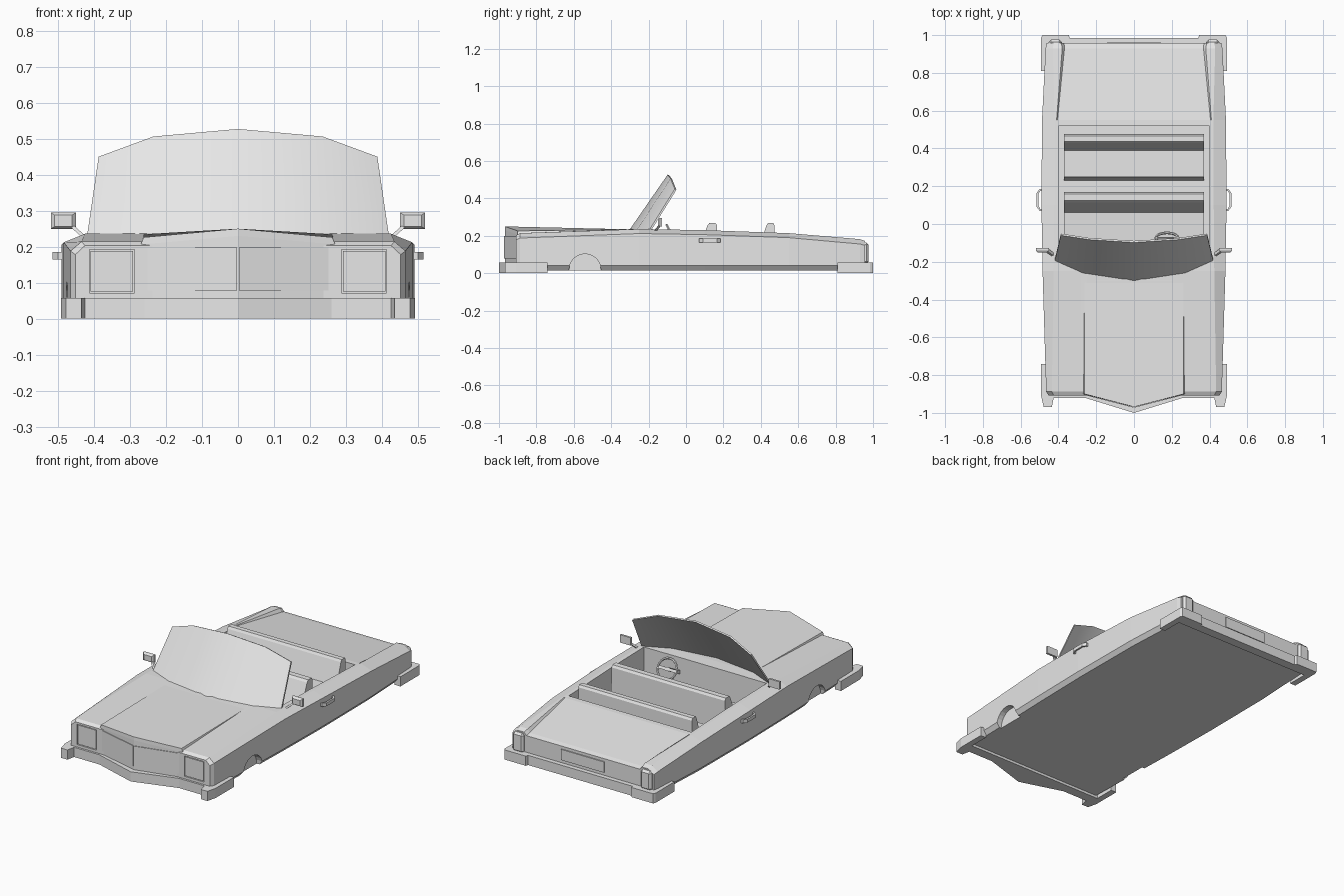
import bpy, bmesh, math
from mathutils import Vector, Matrix

if "Cube" in bpy.data.objects:
    bpy.data.objects.remove(bpy.data.objects["Cube"])

GREY = bpy.data.materials.new("light_grey")
GREY.diffuse_color = (0.8, 0.8, 0.8, 1)
GREY.use_nodes = True
GREY.node_tree.nodes["Principled BSDF"].inputs["Base Color"].default_value = GREY.diffuse_color


def make(name, verts, faces):
    me = bpy.data.meshes.new(name)
    me.from_pydata(verts, [], faces)
    bm = bmesh.new()
    bm.from_mesh(me)
    bmesh.ops.recalc_face_normals(bm, faces=bm.faces)
    bm.to_mesh(me)
    bm.free()
    me.materials.append(GREY)
    ob = bpy.data.objects.new(name, me)
    bpy.context.collection.objects.link(ob)
    return ob


def loft(name, rings):
    """Closed rings of equal length, joined in order and capped."""
    n = len(rings[0])
    faces = [(i * n + j, i * n + (j + 1) % n, (i + 1) * n + (j + 1) % n, (i + 1) * n + j)
             for i in range(len(rings) - 1) for j in range(n)]
    faces += [tuple(range(n)), tuple((len(rings) - 1) * n + j for j in range(n))]
    return make(name, [p for r in rings for p in r], faces)


def slab(name, plan, z0, z1):
    return loft(name, [[(x, y, z) for x, y in plan] for z in (z0, z1)])


def box(name, x0, x1, y0, y1, z0, z1):
    return slab(name, [(x0, y0), (x1, y0), (x1, y1), (x0, y1)], z0, z1)


def both(half):
    """Mirror a half outline whose first and last points sit on x = 0."""
    return half + [(-p[0], *p[1:]) for p in reversed(half[1:-1])]


def bevel(ob, width):
    bm = bmesh.new()
    bm.from_mesh(ob.data)
    bmesh.ops.bevel(bm, geom=bm.edges[:], offset=width, segments=1, affect='EDGES')
    bm.to_mesh(ob.data)
    bm.free()
    return ob


def cut(ob, cutters):
    for c in cutters:
        m = ob.modifiers.new("cut", 'BOOLEAN')
        m.operation, m.object, m.solver = 'DIFFERENCE', c, 'EXACT'
    dg = bpy.context.evaluated_depsgraph_get()
    ob_eval = ob.evaluated_get(dg)
    me = bpy.data.meshes.new_from_object(ob_eval)
    ob.modifiers.clear()
    ob.data = me
    for c in cutters:
        bpy.data.objects.remove(c)


# Body: y, half width, shoulder z, top x, top z, crease x, inner x, deck z
stations = [
    (-0.908, 0.452, 0.178, 0.425, 0.203, 0.30, 0.25, 0.203),
    (-0.888, 0.465, 0.188, 0.435, 0.214, 0.28, 0.25, 0.214),
    (-0.25, 0.484, 0.212, 0.425, 0.236, 0.28, 0.25, 0.237),
    (0.10, 0.490, 0.206, 0.422, 0.230, 0.28, 0.25, 0.230),
    (0.55, 0.487, 0.190, 0.420, 0.214, 0.410, 0.405, 0.213),
    (0.93, 0.468, 0.156, 0.430, 0.182, 0.380, 0.368, 0.162),
    (0.958, 0.462, 0.148, 0.425, 0.172, 0.385, 0.370, 0.155),
]
rings = []
for y, w, zs, xt, zt, xc, xi, zd in stations:
    half = [(0, 0.015), (w - 0.02, 0.015), (w, 0.04), (w, zs), (xt, zt), (xc, zt), (xi, zd), (0, zd)]
    rings.append([(x, y, z) for x, z in both(half)])
body = loft("body", rings)
cutters = [box("cockpit_cutter", -0.40, 0.40, -0.18, 0.52, 0.045, 0.5)]
for s in (-1, 1):
    # front wheel arches
    ring = [[(s * x, -0.54 + 0.085 * math.cos(a), 0.018 + 0.085 * math.sin(a))
             for a in [math.tau * k / 24 for k in range(24)]] for x in (0.44, 0.56)]
    cutters.append(loft("arch_cutter", ring))
    # headlight recesses
    a, b = sorted((s * 0.287, s * 0.413))
    cutters.append(box("lamp_cutter", a, b, -0.95, -0.892, 0.072, 0.192))
cut(body, cutters)

# Raised hood with pointed nose, one prism from nose to windscreen
top = [(0.262, -0.90, 0.226), (0, -0.968, 0.25), (-0.262, -0.90, 0.226),
       (-0.262, -0.30, 0.2345), (0, -0.29, 0.24), (0.262, -0.30, 0.2345)]
rim = [(x * 1.03, y, z - 0.02) for x, y, z in top]
low = [(x * 1.03, y, 0.05) for x, y, z in top]
loft("hood", [low, rim, top])

# Grille panels on both sides of the nose
for s in (-1, 1):
    outer = [(s * 0.003, -0.972), (s * 0.252, -0.908), (s * 0.252, -0.90), (s * 0.003, -0.964)]
    slab("grille_panel", outer, 0.078, 0.198)

for s in (-1, 1):
    def sbox(name, x0, x1, *r):
        a, b = sorted((s * x0, s * x1))
        return box(name, a, b, *r)
    sbox("headlight", 0.291, 0.409, -0.907, -0.885, 0.076, 0.188)
    bevel(sbox("tail_light", 0.382, 0.452, 0.94, 0.976, 0.05, 0.165), 0.012)

    # Door handle loop
    handle = [(.475, .07), (.5, .07), (.515, .09), (.515, .165), (.5, .185), (.475, .185),
              (.475, .175), (.496, .175), (.505, .16), (.505, .095), (.496, .08), (.475, .08)]
    slab("door_handle", [(s * x, y) for x, y in handle], 0.165, 0.185)

    # Wing mirror and its arm
    loft("mirror", [[(s * (0.485 + dx * k), y, 0.272 + dz * k) for dx, dz in
                     ((-.035, -.023), (.035, -.023), (.035, .023), (-.035, .023))]
                    for y, k in ((-0.15, 0.7), (-0.14, 1), (-0.128, 1))])
    loft("mirror_arm", [[(s * (x + dx), y + dy, z) for dx, dy in
                         ((-.007, -.008), (.007, -.008), (.007, .008), (-.007, .008))]
                        for x, y, z in ((0.425, -0.165, 0.225), (0.462, -0.138, 0.258))])

# Bumpers
front = [(0, -1.0), (0.26, -0.92), (0.425, -0.92), (0.435, -0.968), (0.478, -0.968), (0.492, -0.91),
         (0.492, -0.74), (0.455, -0.74), (0.455, -0.86), (0, -0.86)]
slab("front_bumper", both(front), 0, 0.057)
rear = [(0, 0.985), (0.34, 0.985), (0.345, 1.0), (0.485, 1.0), (0.492, 0.985),
        (0.492, 0.81), (0.455, 0.81), (0.455, 0.93), (0, 0.93)]
slab("rear_bumper", both(rear), 0, 0.057)
box("rear_plate", -0.14, 0.14, 0.955, 0.964, 0.075, 0.138)

# Bench seats, side profile drawn across the cabin
seats = {
    "front_seat": [(-.10, .04), (-.10, .11), (.06, .12), (.115, .255), (.125, .268),
                   (.158, .268), (.166, .255), (.17, .04)],
    "rear_seat": [(.23, .04), (.25, .13), (.39, .13), (.43, .255), (.438, .268),
                  (.466, .268), (.474, .255), (.476, .04)],
}
for name, prof in seats.items():
    loft(name, [[(x, y, z) for y, z in prof] for x in (-0.37, 0.37)])

# Windscreen: curved panel, base row and top row
base = [(0.42, -0.20, 0.225), (0.27, -0.265, 0.228), (0, -0.30, 0.235)]
crown = [(0.387, -0.06, 0.45), (0.235, -0.083, 0.506), (0, -0.098, 0.527)]
base += [(-x, y, z) for x, y, z in reversed(base[:2])]
crown += [(-x, y, z) for x, y, z in reversed(crown[:2])]
back = Vector((0, 0.009, -0.004))
loft("windscreen", [[base[i], crown[i], tuple(Vector(crown[i]) + back), tuple(Vector(base[i]) + back)]
                    for i in range(5)])

# Steering wheel: ring, spoke bar and column, tilted towards the driver
tilt = Matrix.Translation((0.175, -0.075, 0.205)) @ Matrix.Rotation(math.radians(-62), 4, 'X')
R, r, N, M = 0.06, 0.007, 20, 6
pts, fcs = [], []
for i in range(N):
    for j in range(M):
        a, b = math.tau * i / N, math.tau * j / M
        q = R + r * math.cos(b)
        pts.append((q * math.cos(a), q * math.sin(a), r * math.sin(b)))
        i2, j2 = (i + 1) % N, (j + 1) % M
        fcs.append((i * M + j, i2 * M + j, i2 * M + j2, i * M + j2))
wheel = make("steering_wheel", pts, fcs)
spoke = box("steering_spoke", -0.058, 0.058, -0.008, 0.008, -0.004, 0.004)
column = box("steering_column", -0.01, 0.01, -0.01, 0.01, -0.13, 0)
for ob in (wheel, spoke, column):
    ob.data.transform(tilt)

# Soft shading across the curved glass and wheel rim
for name in ("windscreen", "steering_wheel"):
    ob = bpy.data.objects[name]
    bpy.ops.object.select_all(action='DESELECT')
    ob.select_set(True)
    bpy.context.view_layer.objects.active = ob
    bpy.ops.object.shade_smooth_by_angle(angle=math.radians(35))
